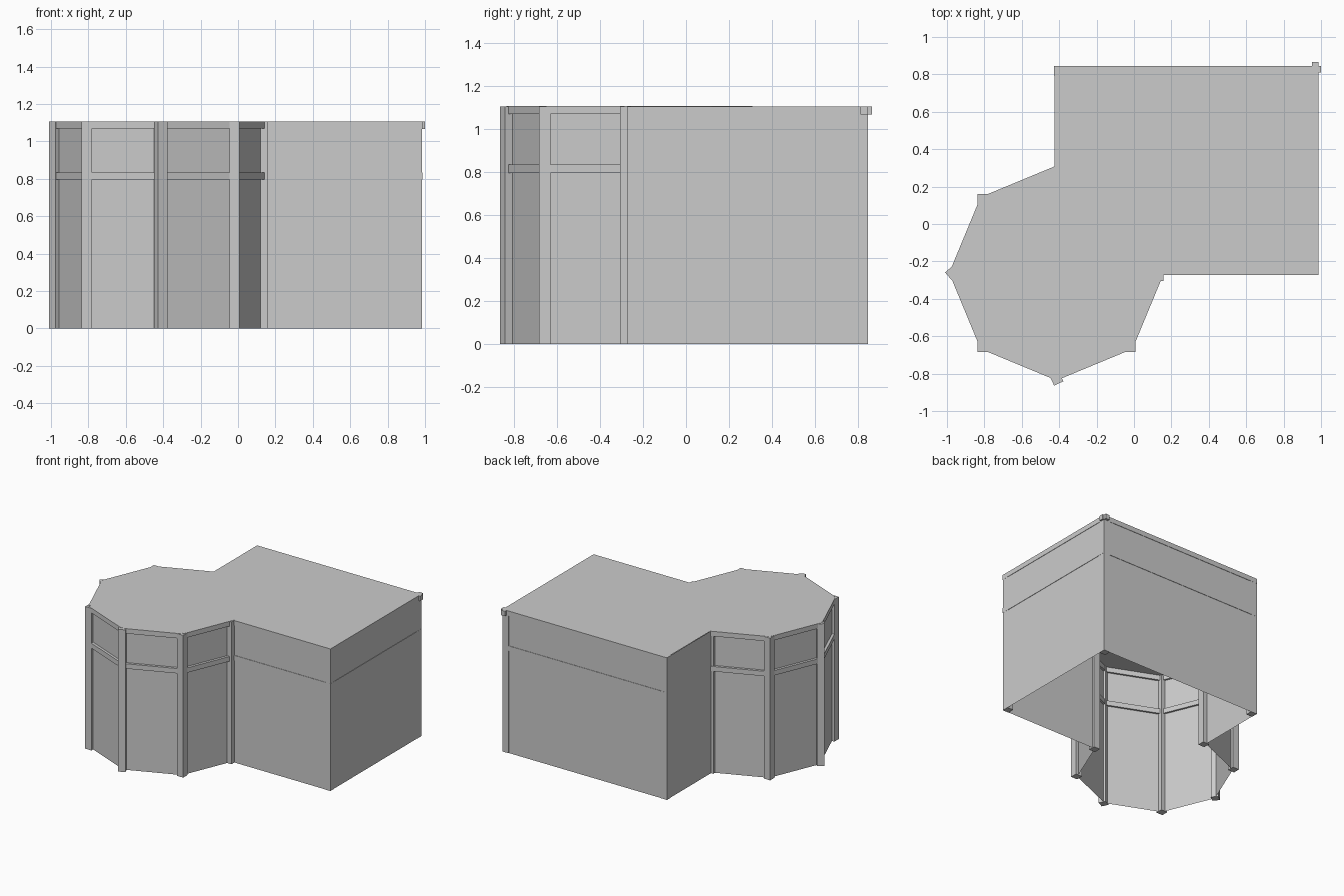
import bpy
from math import cos, sin, pi, atan2, hypot, radians

if "Cube" in bpy.data.objects:
    bpy.data.objects.remove(bpy.data.objects["Cube"])

CX, CY, H = -0.414, -0.262, 1.105
X0, X1, Y0, Y1 = -0.425, 0.983, -0.27, 0.842


def mesh(name, verts, faces):
    me = bpy.data.meshes.new(name)
    me.from_pydata(verts, [], faces)
    ob = bpy.data.objects.new(name, me)
    bpy.context.collection.objects.link(ob)
    return ob


def box(name, c, size, rot=0.0):
    v = [(x * size[0] / 2, y * size[1] / 2, z * size[2] / 2)
         for x in (-1, 1) for y in (-1, 1) for z in (-1, 1)]
    f = [(0, 1, 3, 2), (4, 6, 7, 5), (0, 4, 5, 1), (2, 3, 7, 6), (0, 2, 6, 4), (1, 5, 7, 3)]
    ob = mesh(name, v, f)
    ob.location = c
    ob.rotation_euler.z = rot
    return ob


def beam(name, a, b, z, depth=0.034, height=0.038):
    dx, dy = b[0] - a[0], b[1] - a[1]
    box(name, ((a[0] + b[0]) / 2, (a[1] + b[1]) / 2, z),
        (hypot(dx, dy), depth, height), atan2(dy, dx))


def ring(r):
    # open octagon running from the left room wall round to the front room wall
    return [(CX + r * cos(k * pi / 4), CY + r * sin(k * pi / 4)) for k in range(2, 9)]


def outline(r):
    return ring(r) + [(CX + r, Y0), (X1, Y0), (X1, Y1), (X0, Y1), (X0, CY + r)]


# walls: one open-bottomed sheet following the plan
pts = outline(0.553)
n = len(pts)
walls = mesh("walls", [(x, y, z) for z in (0, H) for x, y in pts],
             [(i, (i + 1) % n, n + (i + 1) % n, n + i) for i in range(n)])

# flat roof over both rooms
mesh("roof", [(x, y, H + 0.002) for x, y in outline(0.56)], [tuple(range(n))])

# posts around the octagonal bay
R = ring(0.558)
for i, ((x, y), deg) in enumerate(zip(R, (0, 0, 40, 0, 25, 0, 0))):
    if i == 0:
        x, y = -0.417, 0.272
    if i == 6:
        x, y = 0.131, -0.279
    if i == 4:
        y -= 0.008
    box("bay_post", (x, y, H / 2), (0.054, 0.054, H), radians(deg))

# posts inside the room corners
for x, y in ((X1 - 0.024, Y0 + 0.024), (X1 - 0.024, Y1 - 0.022), (X0 + 0.024, Y1 - 0.024)):
    box("corner_post", (x, y, H / 2), (0.052, 0.052, H))

# top beams and middle rails around the bay
R = ring(0.556)
for a, b in zip(R, R[1:]):
    beam("bay_top_beam", a, b, H - 0.017)
    beam("bay_middle_rail", a, b, 0.815)

# room beams and rails, just proud of the walls
for name, z, e in (("room_top_beam", H - 0.019, 0.02), ("room_middle_rail", 0.815, 0.0)):
    beam(name, (0.14, Y0 + 0.014), (X1 + 0.003, Y0 + 0.014), z)
    beam(name, (X1 - 0.014, Y0), (X1 - 0.014, Y1 + 0.003 + e), z)
    beam(name, (X0, Y1 - 0.014), (X1 + e * 0.8, Y1 - 0.014), z)
